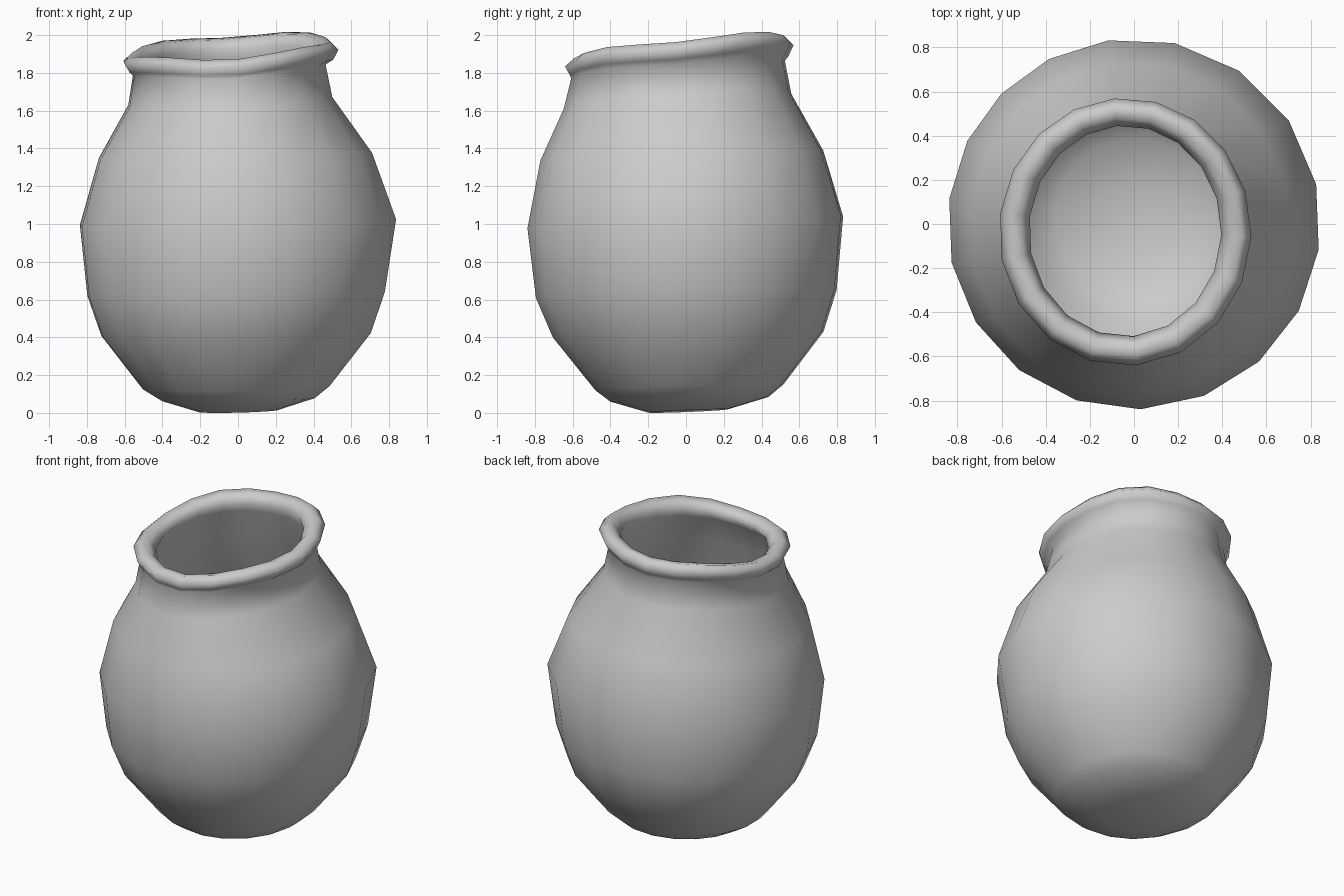
import bpy, bmesh
from math import sin, cos, radians

SIDES = 18
WALL = 0.05

# body rings: rx, ry, centre x, centre y, z, tilt
BODY = [
    (0.21, 0.21, 0.00, 0.01, 0.010, 0.008),
    (0.41, 0.42, 0.00, 0.02, 0.072, 0.012),
    (0.50, 0.50, -0.01, 0.02, 0.135, 0.015),
    (0.72, 0.72, -0.01, 0.015, 0.415, 0.015),
    (0.795, 0.80, -0.01, 0.005, 0.63, 0.02),
    (0.845, 0.84, 0.00, 0.00, 1.01, 0.03),
    (0.728, 0.752, -0.015, -0.02, 1.365, 0.025),
    (0.543, 0.605, -0.043, -0.045, 1.655, 0.04),
    (0.512, 0.568, -0.048, -0.042, 1.825, 0.045),
]
# rolled lip rings, outside to inside
LIP = [
    (0.545, 0.582, -0.04, -0.036, 1.85, 0.05),
    (0.572, 0.607, -0.04, -0.036, 1.90, 0.055),
    (0.530, 0.565, -0.04, -0.034, 1.94, 0.055),
    (0.475, 0.515, -0.04, -0.033, 1.93, 0.055),
    (0.436, 0.478, -0.04, -0.032, 1.88, 0.05),
]


def add_ring(bm, ring):
    rx, ry, cx, cy, z, tilt = ring
    t = min(max((z - 1.0) / 0.8, 0), 1)      # blends body spacing into lip spacing
    verts = []
    for i in range(SIDES):
        a = radians(12 + 360 * i / SIDES)
        a += radians((1 - t) * 6 * max(0, sin(a)) ** 2 + t * 3 * (1 + cos(a)))
        dz = tilt * (0.65 * cos(a) + 1.08 * sin(a) - 0.2 * t * cos(4 * a))
        verts.append(bm.verts.new((cx + rx * cos(a), cy + ry * sin(a), z + dz)))
    return verts


# inner wall follows the body, offset by the wall thickness
inner = [(rx - WALL, ry - WALL, cx, cy, z + max(0, 0.05 * (1 - z)), t)
         for rx, ry, cx, cy, z, t in reversed(BODY)]

bm = bmesh.new()
rings = [add_ring(bm, r) for r in BODY + LIP + inner]
for lo, hi in zip(rings, rings[1:]):
    for i in range(SIDES):
        j = (i + 1) % SIDES
        bm.faces.new((lo[i], lo[j], hi[j], hi[i]))

# underside and inner floor
bm.faces.new(rings[0][::-1])
bm.faces.new(rings[-1])
bmesh.ops.recalc_face_normals(bm, faces=bm.faces[:])
for f in bm.faces:
    f.smooth = True

mesh = bpy.data.meshes.new("pot")
bm.to_mesh(mesh)
bm.free()
bpy.context.collection.objects.link(bpy.data.objects.new("pot", mesh))
